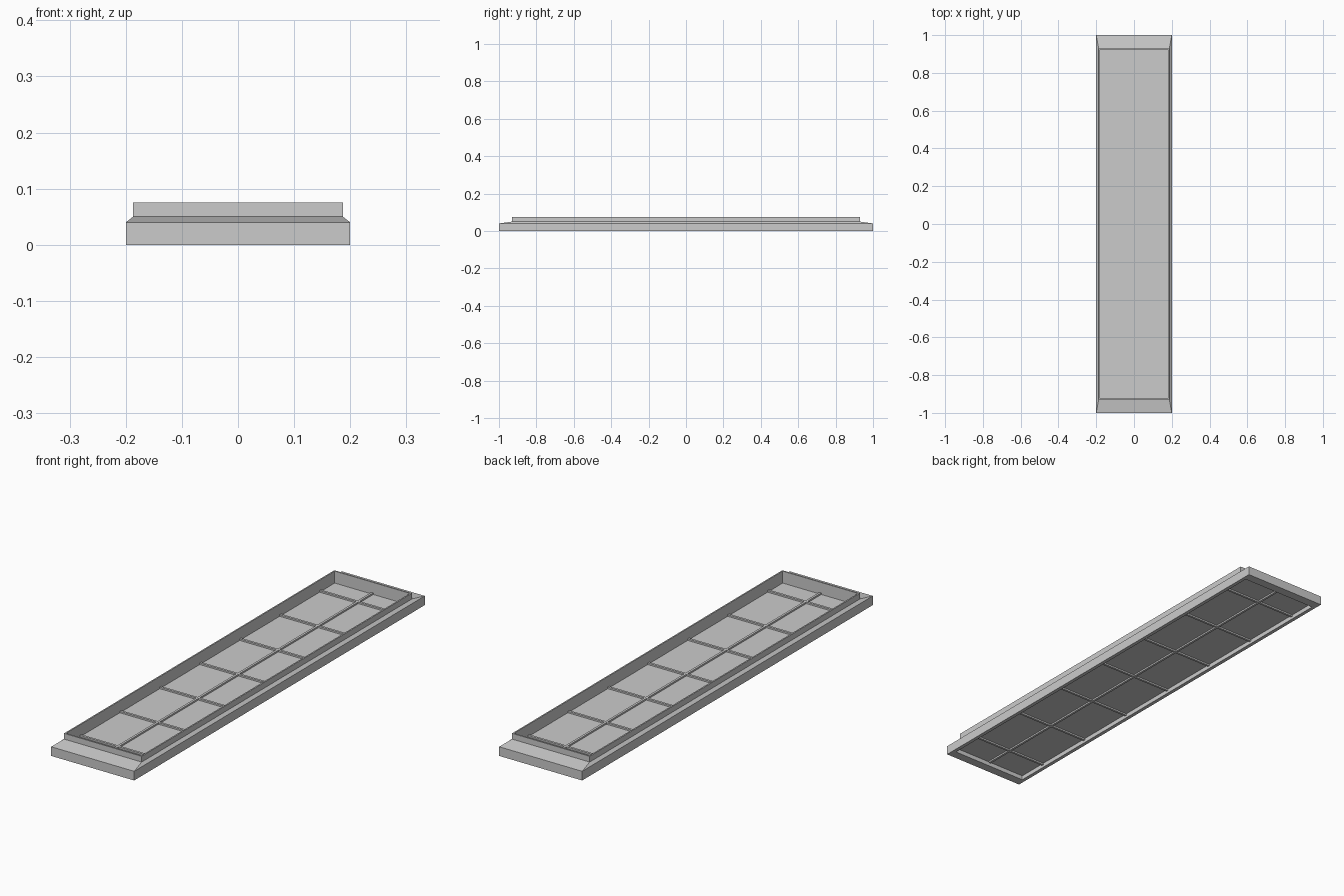
import bpy, bmesh

if "Cube" in bpy.data.objects:
    bpy.data.objects.remove(bpy.data.objects["Cube"])


def add_object(name, bm):
    bmesh.ops.recalc_face_normals(bm, faces=bm.faces)
    mesh = bpy.data.meshes.new(name)
    bm.to_mesh(mesh)
    bm.free()
    obj = bpy.data.objects.new(name, mesh)
    bpy.context.collection.objects.link(obj)
    return obj


def ring(name, profile):
    """Closed rectangular frame: profile holds (half x, half y, z) loops."""
    bm = bmesh.new()
    loops = [[bm.verts.new((sx * x, sy * y, z))
              for sx, sy in ((-1, -1), (1, -1), (1, 1), (-1, 1))]
             for x, y, z in profile]
    for a, b in zip(loops, loops[1:] + loops[:1]):
        for i in range(4):
            j = (i + 1) % 4
            bm.faces.new((a[i], a[j], b[j], b[i]))
    return add_object(name, bm)


def box(name, centre, size):
    bm = bmesh.new()
    bmesh.ops.create_cube(bm, size=1)
    bmesh.ops.scale(bm, vec=size, verts=bm.verts)
    bmesh.ops.translate(bm, vec=centre, verts=bm.verts)
    return add_object(name, bm)


# Outer frame with sloped shoulder, raised rim and open underside
ring("frame", [
    (0.2, 1.0, 0.0), (0.2, 1.0, 0.04),
    (0.187, 0.93, 0.05), (0.187, 0.93, 0.075),
    (0.181, 0.924, 0.075), (0.181, 0.924, 0.022),
    (0.184, 0.96, 0.022), (0.184, 0.96, 0.0),
])

# Recessed panel
box("panel", (0, 0, 0.021), (0.37, 1.93, 0.004))

# Glazing bars, showing on both faces of the panel
box("long_bar", (0, 0, 0.021), (0.01, 1.91, 0.018))
for k in range(-3, 4):
    box("cross_bar", (0, k * 0.275, 0.021), (0.368, 0.01, 0.018))
